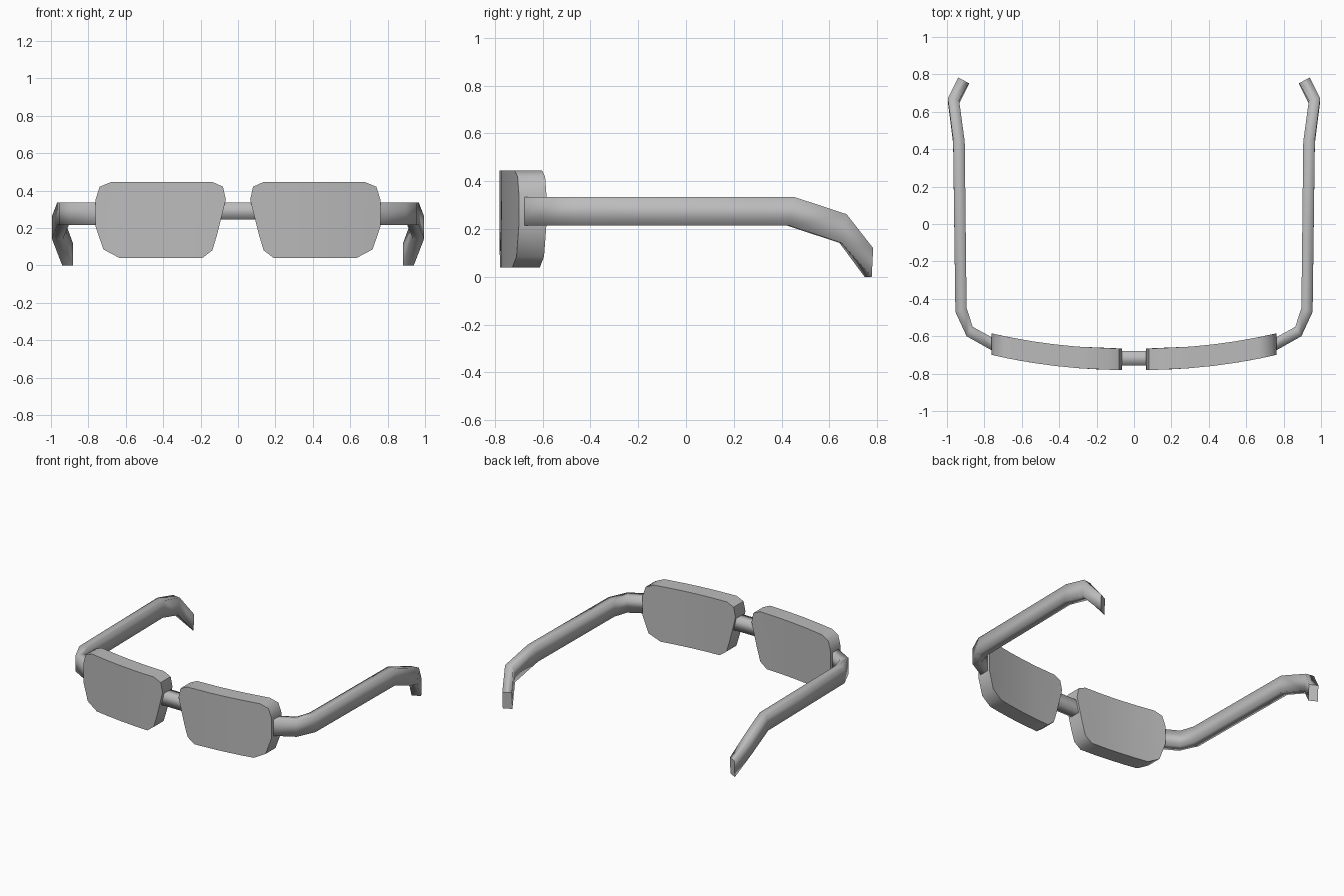
import bpy
import bmesh
from mathutils import Vector

cube = bpy.data.objects.get("Cube")
if cube:
    bpy.data.objects.remove(cube, do_unlink=True)

grey = bpy.data.materials.new("grey plastic")
grey.use_nodes = True
grey.diffuse_color = (0.5, 0.5, 0.5, 1)
grey.node_tree.nodes["Principled BSDF"].inputs["Base Color"].default_value = (0.5, 0.5, 0.5, 1)


def finish(name, bm, mirror=True, angle=None):
    """Turn a bmesh into a shaded, optionally mirrored object."""
    bmesh.ops.recalc_face_normals(bm, faces=bm.faces)
    mesh = bpy.data.meshes.new(name)
    bm.to_mesh(mesh)
    bm.free()
    mesh.materials.append(grey)
    obj = bpy.data.objects.new(name, mesh)
    bpy.context.collection.objects.link(obj)
    if angle is None:
        mesh.shade_smooth()
    else:
        bpy.ops.object.select_all(action="DESELECT")
        obj.select_set(True)
        bpy.context.view_layer.objects.active = obj
        bpy.ops.object.shade_smooth_by_angle(angle=angle)
    if mirror:
        obj.modifiers.new("Mirror", "MIRROR").use_mirror_merge = False
    return obj


def loft(name, rings, mirror=True):
    """Rectangular bar through a list of four-cornered rings, with flat ends."""
    bm = bmesh.new()
    loops = [[bm.verts.new(p) for p in ring] for ring in rings]
    for a, b in zip(loops, loops[1:]):
        for i in range(4):
            j = (i + 1) % 4
            bm.faces.new((a[i], a[j], b[j], b[i]))
    for cap in (loops[0], loops[-1]):
        for edge in bm.faces.new(cap).edges:
            edge.smooth = False
    return finish(name, bm, mirror)


# Lenses: extruded outline, sliced and bowed backwards towards the temples
outline = [(0.065, 0.35), (0.08, 0.42), (0.135, 0.445), (0.68, 0.445),
           (0.74, 0.42), (0.762, 0.35), (0.762, 0.21), (0.72, 0.085),
           (0.635, 0.04), (0.19, 0.04), (0.137, 0.08), (0.11, 0.17)]
bm = bmesh.new()
face = bm.faces.new([bm.verts.new((x, 0, z)) for x, z in outline])
back = bmesh.ops.extrude_face_region(bm, geom=[face])["geom"]
for v in back:
    if isinstance(v, bmesh.types.BMVert):
        v.co.y = 0.115
for x in (0.3, 0.42, 0.54, 0.66):
    bmesh.ops.bisect_plane(bm, geom=bm.verts[:] + bm.edges[:] + bm.faces[:],
                           plane_co=(x, 0, 0), plane_no=(1, 0, 0))
for v in bm.verts:
    v.co.y += 0.08 * ((v.co.x - 0.065) / 0.695) ** 2 - 0.78
finish("lenses", bm, angle=0.9)

# Arms: outer xy, inner xy, centre height, backward lean of the top edge
stations = [((0.735, -0.69), (0.735, -0.62), 0.275, 0),
            ((0.895, -0.60), (0.862, -0.55), 0.275, 0),
            ((0.955, -0.47), (0.895, -0.45), 0.275, 0),
            ((0.967, 0.44), (0.905, 0.43), 0.275, 0.01),
            ((0.995, 0.662), (0.935, 0.652), 0.202, 0.01),
            ((0.94, 0.78), (0.883, 0.75), 0.06, 0.003)]
rings = []
for outer, inner, z, lean in stations:
    up = Vector((0, lean, 0.06))
    o, i = Vector((*outer, z)), Vector((*inner, z))
    rings.append((o + up, i + up, i - up, o - up))
loft("arms", rings)

# Bridge between the lenses
loft("bridge", [[(x, y, z) for y, z in
                 ((-0.757, 0.335), (-0.68, 0.335), (-0.68, 0.245), (-0.757, 0.245))]
                for x in (-0.1, 0.1)], mirror=False)
